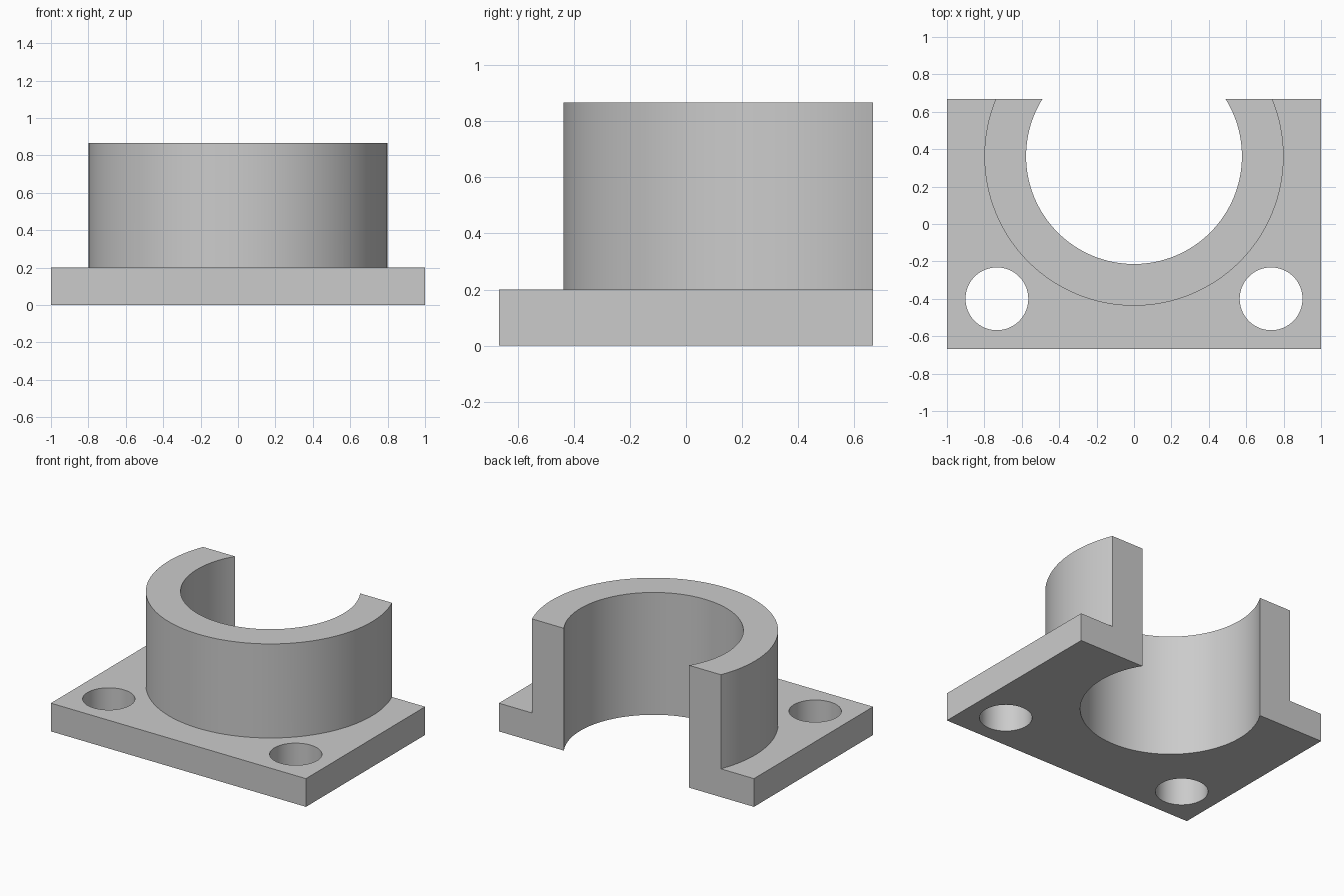
import bpy

default = bpy.data.objects.get("Cube")
if default:
    bpy.data.objects.remove(default, do_unlink=True)

BACK = 0.667          # y of the flat back face
PLATE_TOP = 0.2
COLLAR_TOP = 0.867
COLLAR_Y = 0.363      # axis of collar and bore


def box(name, x, y, z):
    """Box from (min, max) ranges on each axis."""
    bpy.ops.mesh.primitive_cube_add(size=1)
    ob = bpy.context.object
    ob.name = name
    ranges = (x, y, z)
    for v in ob.data.vertices:
        v.co = [r[0] if c < 0 else r[1] for c, r in zip(v.co, ranges)]
    return ob


def cylinder(name, x, y, radius, z0, z1, sides):
    bpy.ops.mesh.primitive_cylinder_add(
        vertices=sides, radius=radius, depth=z1 - z0,
        location=(x, y, (z0 + z1) / 2))
    ob = bpy.context.object
    ob.name = name
    return ob


def combine(target, tool, operation):
    """Apply a boolean and discard the tool."""
    mod = target.modifiers.new(tool.name, "BOOLEAN")
    mod.operation = operation
    mod.solver = "EXACT"
    mod.object = tool
    bpy.context.view_layer.objects.active = target
    bpy.ops.object.modifier_apply(modifier=mod.name)
    bpy.data.objects.remove(tool, do_unlink=True)


# Base plate, left long at the back until the final trim
body = box("flanged_half_collar", (-1, 1), (-BACK, 1.4), (0, PLATE_TOP))

# Collar standing on the plate
combine(body, cylinder("collar", 0, COLLAR_Y, 0.8, 0.1, COLLAR_TOP, 128), "UNION")

# Central bore and the two bolt holes
combine(body, cylinder("bore", 0, COLLAR_Y, 0.577, -0.5, 1.5, 128), "DIFFERENCE")
for side in (-1, 1):
    combine(body, cylinder("bolt_hole", side * 0.733, -0.4, 0.168, -0.5, 0.5, 64),
            "DIFFERENCE")

# Flat cut across the back, opening the collar
combine(body, box("back_trim", (-2, 2), (BACK, 3), (-1, 2)), "DIFFERENCE")

# Plain grey metal
grey = bpy.data.materials.new("plain_grey")
grey.use_nodes = True
colour = (0.6, 0.6, 0.6, 1)
grey.diffuse_color = colour
grey.node_tree.nodes["Principled BSDF"].inputs["Base Color"].default_value = colour
body.data.materials.clear()
body.data.materials.append(grey)

# Smooth round walls, sharp rims
bpy.ops.object.select_all(action="DESELECT")
body.select_set(True)
bpy.context.view_layer.objects.active = body
bpy.ops.object.shade_smooth_by_angle(angle=0.52)
